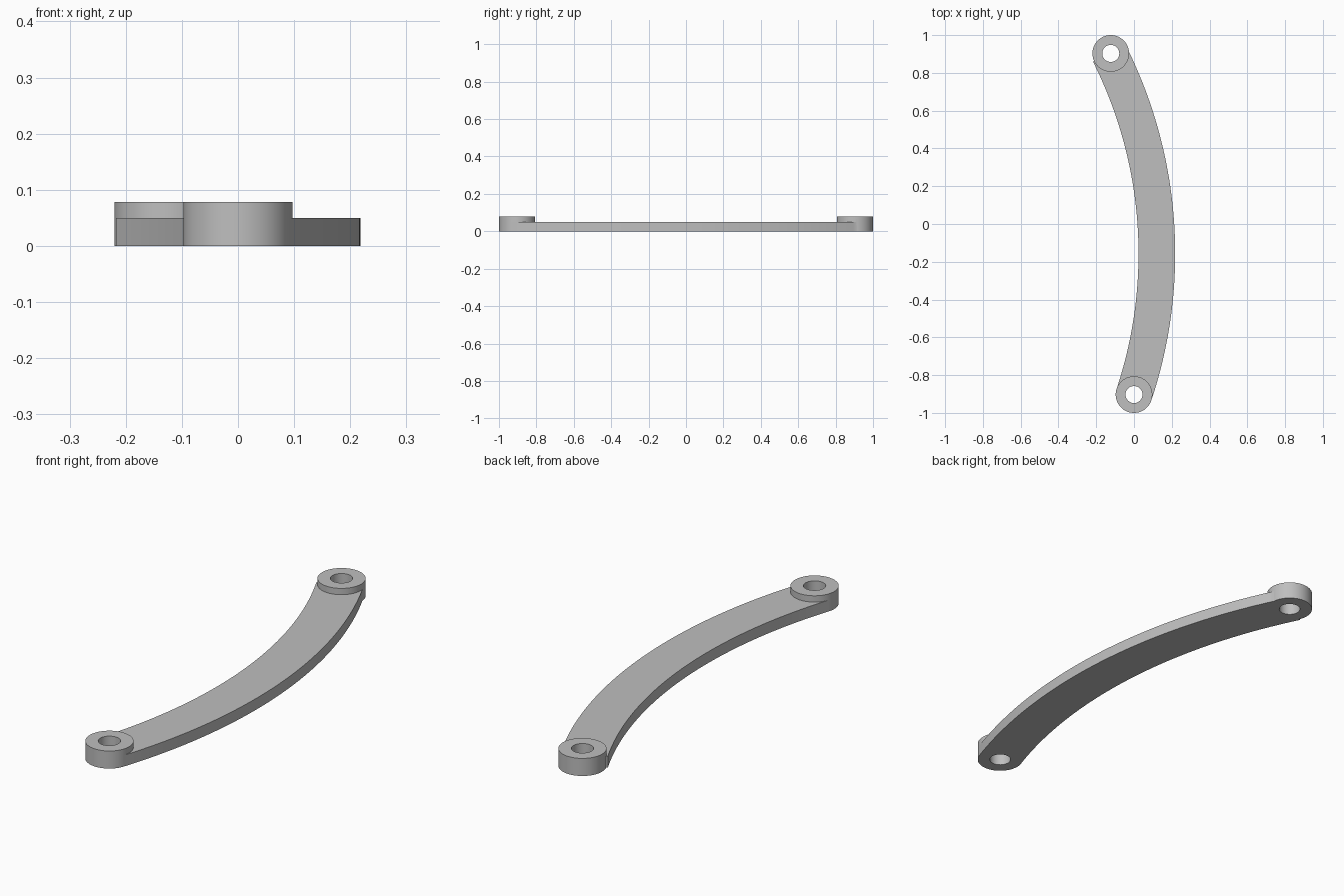
import bpy
import bmesh
from math import asin, cos, sin, radians
from mathutils import Vector

cube = bpy.data.objects.get("Cube")
if cube:
    bpy.data.objects.remove(cube, do_unlink=True)

HALF_WIDTH, HOLE_RADIUS = 0.097, 0.045
ARM_HEIGHT, BOSS_HEIGHT = 0.05, 0.078
ENDS = {"front": Vector((0, -0.903)), "back": Vector((-0.123, 0.903))}

# Centre line of the arm: an arc through both pivots, bulging to +x
ARC_RADIUS, ARC_Y = 2.36, -0.157
ARC_X = 0.121 - ARC_RADIUS
START, END = (asin((p.y - ARC_Y) / ARC_RADIUS) for p in ENDS.values())

grey = bpy.data.materials.new("light_grey")
grey.use_nodes = True
grey.diffuse_color = (0.52, 0.52, 0.52, 1)
grey.node_tree.nodes["Principled BSDF"].inputs["Base Color"].default_value = grey.diffuse_color


def prism(name, outline, bottom, top):
    """Extrude a closed 2D outline between two heights."""
    bm = bmesh.new()
    face = bm.faces.new([bm.verts.new((x, y, bottom)) for x, y in outline])
    bulk = bmesh.ops.extrude_face_region(bm, geom=[face])
    moved = [v for v in bulk["geom"] if isinstance(v, bmesh.types.BMVert)]
    bmesh.ops.translate(bm, verts=moved, vec=(0, 0, top - bottom))
    bmesh.ops.recalc_face_normals(bm, faces=bm.faces)
    mesh = bpy.data.meshes.new(name)
    bm.to_mesh(mesh)
    bm.free()
    mesh.materials.append(grey)
    obj = bpy.data.objects.new(name, mesh)
    bpy.context.collection.objects.link(obj)
    return obj


def circle(centre, radius, count=96):
    return [(centre.x + radius * cos(radians(360 * i / count)),
             centre.y + radius * sin(radians(360 * i / count))) for i in range(count)]


def arc(radius, steps=64):
    angles = [START + (END - START) * i / steps for i in range(steps + 1)]
    return [(ARC_X + radius * cos(a), ARC_Y + radius * sin(a)) for a in angles]


def combine(target, tool, operation):
    """Apply a boolean and discard the tool object."""
    tool.hide_render = True
    mod = target.modifiers.new(operation.lower(), "BOOLEAN")
    mod.operation, mod.object, mod.solver = operation, tool, "EXACT"
    bpy.context.view_layer.objects.active = target
    bpy.ops.object.modifier_apply(modifier=mod.name)
    bpy.data.objects.remove(tool, do_unlink=True)


# Curved flat arm
outline = arc(ARC_RADIUS + HALF_WIDTH) + arc(ARC_RADIUS - HALF_WIDTH)[::-1]
arm = prism("curved_link_arm", outline, 0, ARM_HEIGHT)

# Raised round bosses with through holes at both ends
for side, centre in ENDS.items():
    combine(arm, prism(side + "_boss", circle(centre, HALF_WIDTH), 0, BOSS_HEIGHT), "UNION")
    combine(arm, prism(side + "_hole", circle(centre, HOLE_RADIUS), -0.1, 0.2), "DIFFERENCE")

bpy.ops.object.select_all(action="DESELECT")
arm.select_set(True)
bpy.context.view_layer.objects.active = arm
bpy.ops.object.shade_smooth_by_angle(angle=radians(30))
